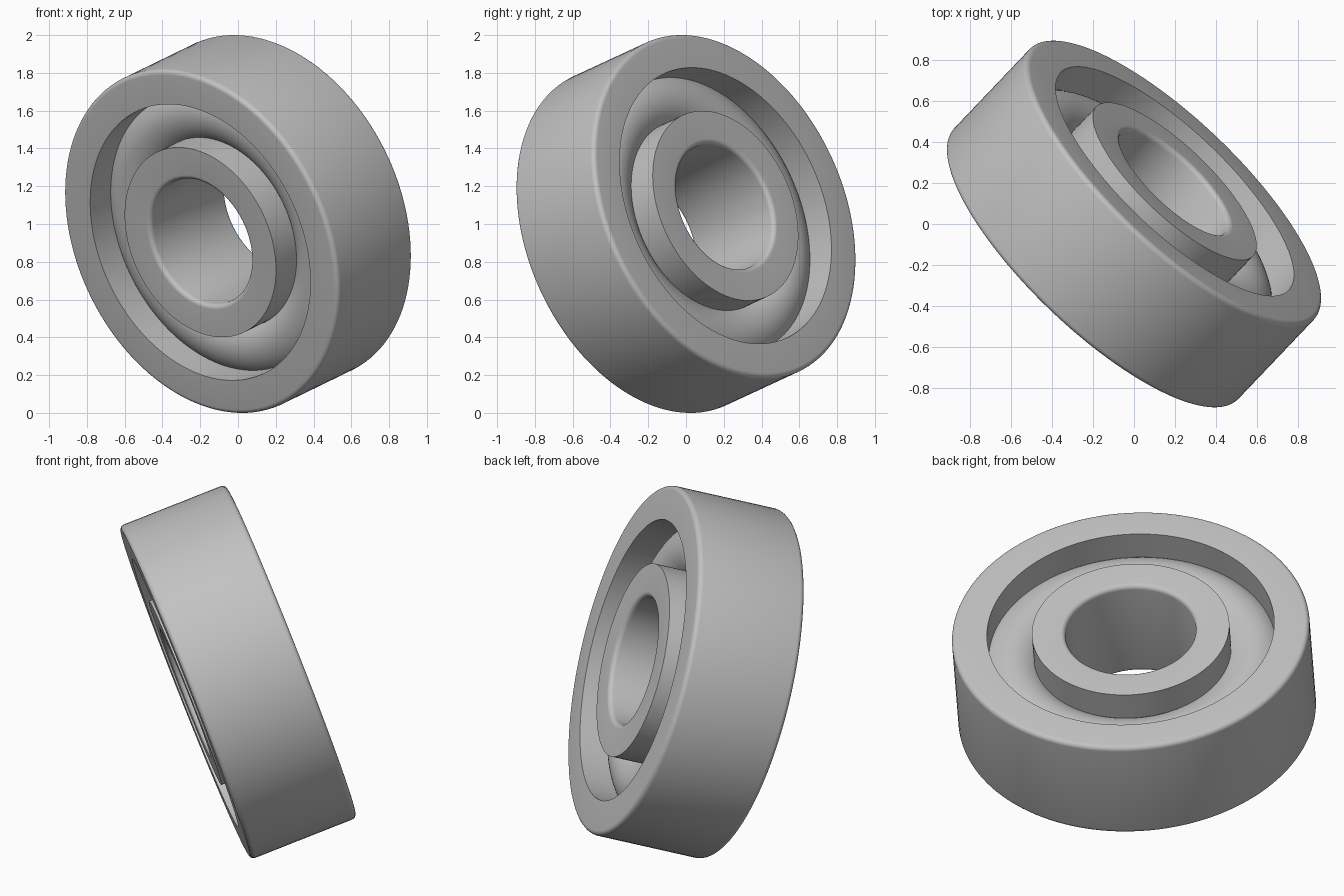
import bpy, bmesh
from math import sin, cos, pi, radians, atan2, hypot
from mathutils import Vector, Matrix

if "Cube" in bpy.data.objects:
    bpy.data.objects.remove(bpy.data.objects["Cube"], do_unlink=True)

# Main dimensions
OUTER_R, BORE_R = 0.96, 0.35
OUTER_LAND, INNER_LAND = 0.771, 0.53
HALF_WIDTH, FILLET = 0.305, 0.026
GROOVE_HALF = 0.139
SEGMENTS = 128
AXIS = Vector((0.654, 0.686, 0.318))

# Groove circle shared by both rings and the rolling core
PITCH = (OUTER_LAND + INNER_LAND) / 2
DEPTH = OUTER_LAND - PITCH
GROOVE_R = hypot(DEPTH, GROOVE_HALF)
GROOVE_ANGLE = atan2(GROOVE_HALF, DEPTH)

steel = bpy.data.materials.new("steel grey")
steel.use_nodes = True
colour = (0.54, 0.54, 0.54, 1)
steel.diffuse_color = colour
steel.node_tree.nodes["Principled BSDF"].inputs["Base Color"].default_value = colour


def arc(r, start, end, steps):
    angles = [start + (end - start) * i / steps for i in range(steps + 1)]
    return [(r * cos(a), r * sin(a)) for a in angles]


def ring_profile(rim, land):
    """Cross-section with a filleted rim and a groove in the land."""
    side = 1 if rim > land else -1          # which way the rim faces
    cx, cz = rim - side * FILLET, HALF_WIDTH - FILLET
    upper = [(cx + side * x, cz + z) for x, z in arc(FILLET, 0, pi / 2, 6)]
    lower = [(x, -z) for x, z in reversed(upper)]
    groove = [(PITCH + side * x, z)
              for x, z in arc(GROOVE_R, GROOVE_ANGLE, -GROOVE_ANGLE, 20)]
    return upper + [(land, HALF_WIDTH)] + groove + [(land, -HALF_WIDTH)] + lower


def core_profile():
    """Full circle bulging out between the two lands."""
    return [(PITCH + x, z) for x, z in arc(GROOVE_R, 0, 2 * pi, 64)[:-1]]


def lathe(name, profile):
    bm = bmesh.new()
    verts = [bm.verts.new((x, 0, z)) for x, z in profile]
    edges = [bm.edges.new((v, verts[i - 1])) for i, v in enumerate(verts)]
    bmesh.ops.spin(bm, geom=verts + edges, cent=(0, 0, 0), axis=(0, 0, 1),
                   angle=2 * pi, steps=SEGMENTS, use_duplicate=False)
    bmesh.ops.remove_doubles(bm, verts=bm.verts, dist=0.0001)
    bmesh.ops.recalc_face_normals(bm, faces=bm.faces)
    # Tilt the part onto its axis and lift it to stand on the ground
    tilt = AXIS.to_track_quat('Z', 'Y').to_matrix().to_4x4()
    bm.transform(Matrix.Translation((0, 0, 1)) @ tilt)
    mesh = bpy.data.meshes.new(name)
    bm.to_mesh(mesh)
    bm.free()
    mesh.materials.append(steel)
    obj = bpy.data.objects.new(name, mesh)
    bpy.context.collection.objects.link(obj)
    bpy.ops.object.select_all(action='DESELECT')
    obj.select_set(True)
    bpy.context.view_layer.objects.active = obj
    bpy.ops.object.shade_smooth_by_angle(angle=radians(30))


# The two rings and the rounded core running between them
lathe("outer_ring", ring_profile(OUTER_R, OUTER_LAND))
lathe("inner_ring", ring_profile(BORE_R, INNER_LAND))
lathe("rolling_core", core_profile())
